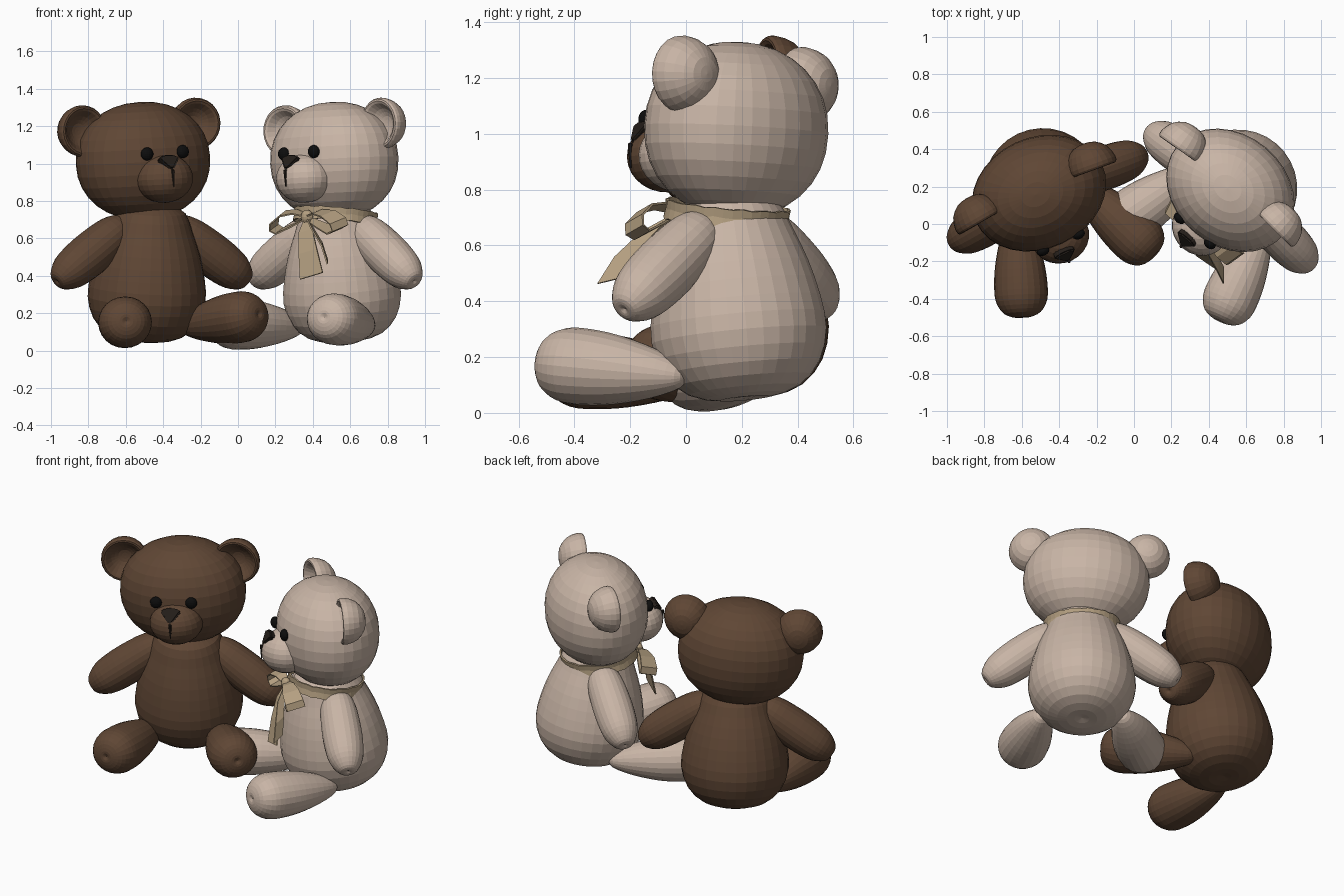
import bpy, bmesh
from math import sin, cos, pi, radians
from mathutils import Matrix, Vector

if "Cube" in bpy.data.objects:
    bpy.data.objects.remove(bpy.data.objects["Cube"])

T = Matrix.Translation
R = lambda deg, axis: Matrix.Rotation(radians(deg), 4, axis)
S = lambda x, y, z: Matrix.Diagonal((x, y, z, 1))


def material(name, rgb):
    m = bpy.data.materials.new(name)
    m.diffuse_color = (*rgb, 1)
    m.use_nodes = True
    m.node_tree.nodes["Principled BSDF"].inputs["Base Color"].default_value = m.diffuse_color
    return m


BROWN = material("brown_fur", (0.115, 0.062, 0.035))
CREAM = material("cream_fur", (0.58, 0.46, 0.38))
BLACK = material("eye_black", (0.004, 0.004, 0.004))
NOSE = material("nose_brown", (0.018, 0.013, 0.01))
RIBBON = material("ribbon_tan", (0.46, 0.35, 0.22))


def add(name, bm, mat, matrix):
    bmesh.ops.recalc_face_normals(bm, faces=bm.faces)
    me = bpy.data.meshes.new(name)
    bm.to_mesh(me)
    bm.free()
    me.materials.append(mat)
    ob = bpy.data.objects.new(name, me)
    bpy.context.collection.objects.link(ob)
    me.transform(matrix)
    return ob


def lathe(name, profile, mat, matrix, n=32, wave=0.0):
    """Revolve (radius, height) points about z; zero radius gives a pole."""
    bm = bmesh.new()
    rings = []
    for r, z in profile:
        if r == 0:
            rings.append([bm.verts.new((0, 0, z))] * n)
        else:
            rings.append([bm.verts.new((r * cos(2 * pi * i / n), r * sin(2 * pi * i / n),
                                        z + wave * sin(i * 2.4))) for i in range(n)])
    for a, b in zip(rings, rings[1:]):
        for i in range(n):
            j = (i + 1) % n
            bm.faces.new(list(dict.fromkeys((a[i], a[j], b[j], b[i]))))
    return add(name, bm, mat, matrix)


def smooth_profile(pts, steps=3):
    """Catmull-Rom subdivision of a profile."""
    p = [Vector(q) for q in pts]
    p = [2 * p[0] - p[1]] + p + [2 * p[-1] - p[-2]]
    out = []
    for a, b, c, d in zip(p, p[1:], p[2:], p[3:]):
        for k in range(steps):
            t = k / steps
            v = 0.5 * (2 * b + (c - a) * t + (2 * a - 5 * b + 4 * c - d) * t * t
                       + (3 * b - a - 3 * c + d) * t ** 3)
            out.append((max(v.x, 0), v.y))
    return out + [tuple(p[-2])]


def ball(rows=18, power=1.0):
    """Unit sphere profile, made slightly squarer when power < 1."""
    return [(0, -1)] + [(sin(pi * k / rows) ** power,
                         -abs(cos(pi * k / rows)) ** power * (1 if k < rows / 2 else -1))
                        for k in range(1, rows)] + [(0, 1)]


def ribbon(name, pts, widths, across, matrix):
    """Cloth strip following pts, with a half width at each point."""
    bm = bmesh.new()
    a = Vector(across).normalized()
    rows = [(bm.verts.new(Vector(p) - a * w), bm.verts.new(Vector(p) + a * w))
            for p, w in zip(pts, widths)]
    for p, q in zip(rows, rows[1:]):
        bm.faces.new((p[0], p[1], q[1], q[0]))
    ob = add(name, bm, RIBBON, matrix)
    ob.modifiers.new("cloth", "SOLIDIFY").thickness = 0.008


BODY = smooth_profile([(0, .065), (.09, .055), (.2, .085), (.28, .165), (.316, .28),
                       (.305, .4), (.273, .53), (.228, .65), (.185, .75), (.11, .79)], 2)
LEG = smooth_profile([(0, 0), (.045, .03), (.09, .14), (.124, .28), (.137, .4),
                      (.132, .49), (.095, .555), (.035, .58), (0, .57)])
ARM = smooth_profile([(0, 0), (.068, .02), (.104, .1), (.116, .23), (.115, .35),
                      (.1, .45), (.06, .52), (.025, .535), (0, .525)])
EAR = smooth_profile([(0, .12), (.06, .11), (.115, .065), (.138, 0), (.13, -.03),
                      (.108, -.025), (.08, .01), (.04, .035), (0, .04)], 2)


def limb(name, profile, start, end, mat, base, wide=1.0):
    d = Vector(end) - Vector(start)
    turn = d.to_track_quat('Z', 'Y').to_matrix().to_4x4()
    lathe(name, profile, mat, base @ T(start) @ turn @ S(wide, 1, 1), 24)


def bear(tag, body_at, head_at, turn, fur, foot_z, hip_x, foot_at, wide):
    base = T((*body_at, 0)) @ R(turn, 'Z')
    head = T((*head_at, 1.015)) @ R(turn, 'Z') @ R(-3.5, 'Y')
    # torso tips slightly forward
    lathe(tag + "_body", BODY, fur, base @ T((0, .018, .295)) @ R(7, 'X') @ T((0, 0, -.3)))
    lathe(tag + "_head", ball(16, .94), fur, head @ S(.372, .298, .315))
    lathe(tag + "_muzzle", ball(14), fur, head @ T((0, -.258, -.095)) @ S(.157, .143, .13), 24)

    # paired parts
    for s, side in ((-1, "left"), (1, "right")):
        fz = foot_z[s > 0]
        limb(f"{tag}_leg_{side}", LEG, (s * hip_x, -.03, .13), (s * foot_at[0], foot_at[1], fz),
             fur, base, wide)
        limb(f"{tag}_arm_{side}", ARM, (s * .13, -.01, .68), (s * .47, -.04, .435), fur, base)
        lathe(f"{tag}_ear_{side}", EAR, fur,
              head @ T((s * .335 - .006, .02, .18)) @ R(s * -5, 'Z') @ R(-90, 'X'), 24)
        lathe(f"{tag}_eye_{side}", ball(10), BLACK,
              head @ T((s * .105 - .003, -.289, .043)) @ S(.035, .026, .035), 16)

    # nose: rounded triangle
    bm = bmesh.new()
    f = bm.faces.new([bm.verts.new((x, 0, z)) for x, z in
                      ((-.062, .035), (-.03, .055), (.03, .055), (.062, .035),
                       (.012, -.035), (-.012, -.035))])
    ext = bmesh.ops.extrude_face_region(bm, geom=[f])
    bmesh.ops.translate(bm, vec=(0, -.045, 0),
                        verts=[v for v in ext["geom"] if isinstance(v, bmesh.types.BMVert)])
    bmesh.ops.bevel(bm, geom=bm.edges[:], offset=.008, segments=2, affect='EDGES')
    add(tag + "_nose", bm, NOSE, head @ T((-.012, -.34, -.035)) @ R(-33, 'X'))
    # mouth line: tapered strip down the muzzle
    lathe(tag + "_mouth_line", [(0, -.14), (.003, -.135), (.007, -.09), (.009, -.05), (0, -.045)],
          NOSE, head @ T((-.012, -.399, 0)), 8)
    return base


bear("brown_bear", (-.48, .18), (-.508, .165), 25, BROWN, (.15, .175), .175, (.325, -.4), 1.04)
base = bear("cream_bear", (.545, .175), (.515, .18), -40, CREAM, (.142, .165), .23,
            (.335, -.42), 1.06)

# neck ribbon
band = lathe("neck_ribbon", [(.228, -.035), (.222, 0), (.226, .032)], RIBBON,
             base @ T((0, -.035, .715)) @ R(-7, 'X'), 40, .003)
band.modifiers.new("cloth", "SOLIDIFY").thickness = .01

# bow knot, loops and tails
knot = Vector((0, -.275, .715))
lathe("bow_knot", ball(8), RIBBON, base @ T(knot) @ S(.035, .03, .038), 12)
for s, side in ((-1, "left"), (1, "right")):
    path = [(0, 0, .01), (.08, -.01, .03), (.16, -.015, .02), (.225, -.01, -.02), (.235, 0, -.06),
            (.19, 0, -.08), (.1, 0, -.05), (0, 0, -.01)]
    ribbon("bow_loop_" + side, [knot + Vector((s * x, y, z)) for x, y, z in path],
           [.018, .035, .05, .055, .055, .05, .035, .018], (s * .25, 1, .35), base)
ribbon("bow_tail_left", [knot, (.03, -.325, .64), (.08, -.365, .53), (.13, -.395, .4)],
       [.015, .045, .06, .075], (1, .1, .25), base)
ribbon("bow_tail_right", [knot, (.08, -.325, .66), (.18, -.36, .57), (.24, -.385, .475)],
       [.015, .035, .042, .045], (-.64, .77, .25), base)
